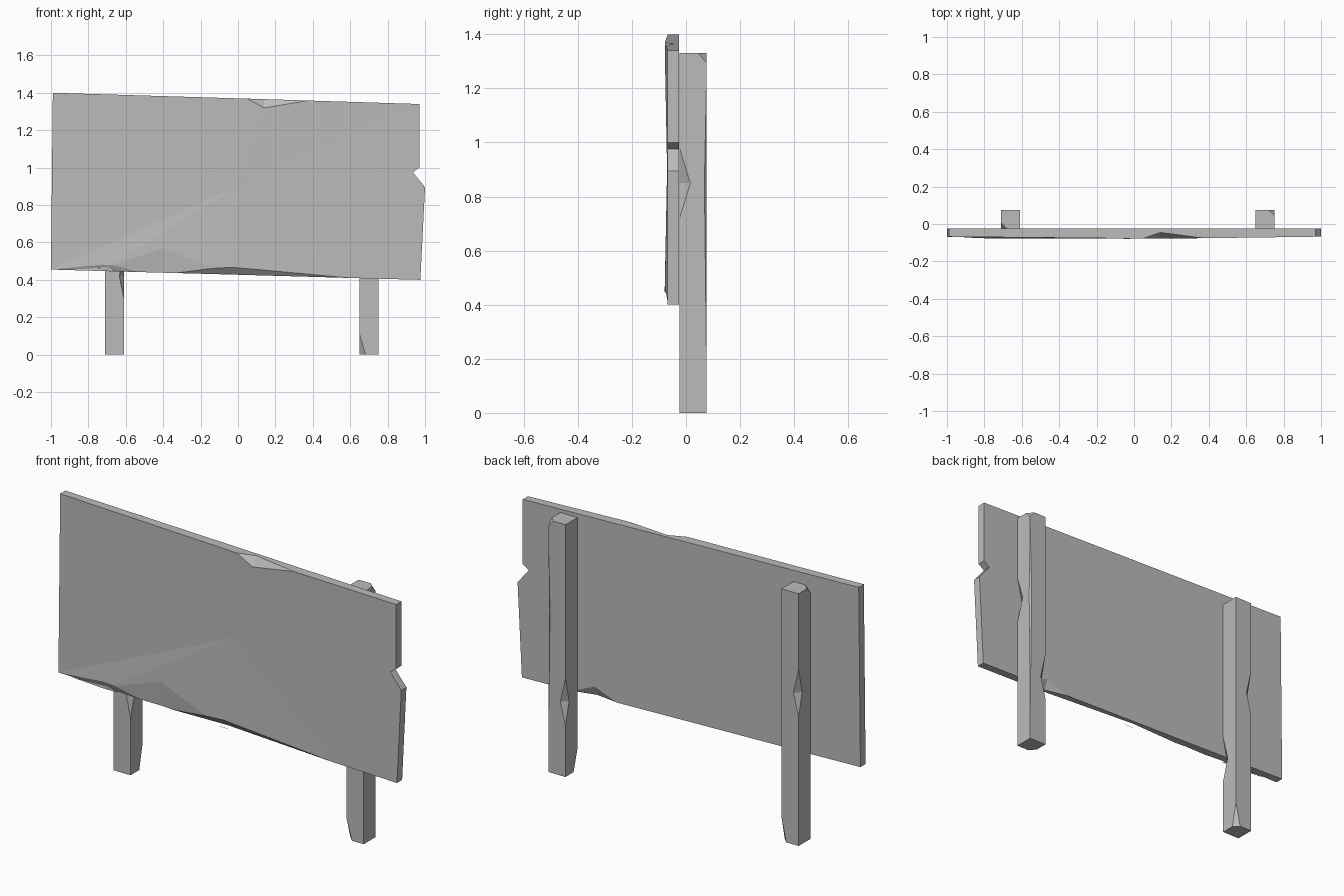
import bpy, bmesh
from mathutils import Vector as V

if "Cube" in bpy.data.objects:
    bpy.data.objects.remove(bpy.data.objects["Cube"], do_unlink=True)

grey = bpy.data.materials.new("weathered_grey")
grey.use_nodes = True
grey.diffuse_color = (0.5, 0.5, 0.5, 1)
grey.node_tree.nodes["Principled BSDF"].inputs["Base Color"].default_value = (0.5, 0.5, 0.5, 1)


def make_object(name, bm):
    bmesh.ops.recalc_face_normals(bm, faces=bm.faces)
    mesh = bpy.data.meshes.new(name)
    bm.to_mesh(mesh)
    bm.free()
    mesh.materials.append(grey)
    obj = bpy.data.objects.new(name, mesh)
    bpy.context.scene.collection.objects.link(obj)
    return obj


def chip(obj, p0, p1, a, b, grow=0.4):
    """Cut a chip from an edge p0-p1, reaching to a and b on the two sides."""
    p0, p1, a, b = V(p0), V(p1), V(a), V(b)
    mid = (a + b) / 2
    corners = [p0 + (p0 - mid) * grow, p1 + (p1 - mid) * grow,
               a + (a - b) * grow, b + (b - a) * grow]
    bm = bmesh.new()
    bmesh.ops.convex_hull(bm, input=[bm.verts.new(c) for c in corners])
    cutter = make_object("chip_cutter", bm)
    cutter.hide_render = True
    mod = obj.modifiers.new("chip", "BOOLEAN")
    mod.operation, mod.solver, mod.object = "DIFFERENCE", "EXACT", cutter
    with bpy.context.temp_override(object=obj, active_object=obj):
        bpy.ops.object.modifier_apply(modifier=mod.name)
    bpy.data.objects.remove(cutter, do_unlink=True)


# Sign board: crooked outline with a side notch and a slightly bowed front
BACK, FRONT, BOW = -0.025, -0.068, -0.079
outline = [(-1, 0.455, FRONT), (-0.73, 0.447, BOW), (-0.03, 0.428, BOW),
           (0.6, 0.41, FRONT), (0.975, 0.4, FRONT), (1, 0.895, FRONT),
           (0.935, 0.975, FRONT), (0.97, 1.0, FRONT), (0.97, 1.34, FRONT),
           (0.14, 1.366, BOW), (-0.99, 1.4, FRONT)]
bm = bmesh.new()
front = [bm.verts.new((x, y, z)) for x, z, y in outline]
back = [bm.verts.new((x, BACK, z)) for x, z, y in outline]
centre = bm.verts.new((0, FRONT - 0.002, 0.9))
bm.faces.new(back)
for i in range(len(outline)):
    j = (i + 1) % len(outline)
    bm.faces.new((front[i], front[j], centre))
    bm.faces.new((front[i], front[j], back[j], back[i]))
board = make_object("sign_board", bm)

# Chips along the board edges
chip(board, (-0.98, FRONT, 0.455), (-0.4, -0.075, 0.438), (-0.73, BOW, 0.487), (-0.73, -0.06, 0.447))
chip(board, (-0.45, -0.075, 0.439), (0.6, FRONT, 0.41), (-0.03, BOW, 0.468), (-0.03, -0.045, 0.428))
chip(board, (-0.75, BOW, 0.447), (-0.05, BOW, 0.428), (-0.4, -0.076, 0.565), (-0.4, -0.064, 0.438))
chip(board, (0.05, -0.077, 1.369), (0.37, -0.075, 1.359), (0.14, BOW, 1.318), (0.14, -0.045, 1.366))
chip(board, (0.42, BACK, 0.415), (0.68, BACK, 0.407), (0.55, BACK, 0.465), (0.55, -0.05, 0.411))


# Posts: square timbers with knocked-out corners
HALF, HEIGHT = 0.05, 1.33


def post(name, x, chips):
    bm = bmesh.new()
    bmesh.ops.create_cube(bm, size=1)
    for v in bm.verts:
        v.co = (x + v.co.x * 2 * HALF, 0.026 + v.co.y * 2 * HALF, (v.co.z + 0.5) * HEIGHT)
    obj = make_object(name, bm)
    for sx, sy, low, mid, high, dx, dy in chips:
        cx, cy = x + sx * HALF, 0.026 + sy * HALF
        chip(obj, (cx, cy, low), (cx, cy, high), (cx - sx * dx, cy, mid), (cx, cy - sy * dy, mid))


post("left_post", 0.7, [
    (1, -1, 0.72, 0.85, 0.98, 0.03, 0.04),
    (-1, 1, 0.27, 0.39, 0.52, 0.03, 0.03),
    (-1, -1, -0.15, -0.01, 0.11, 0.035, 0.035),
    (1, 1, 1.295, 1.335, 1.4, 0.035, 0.035),
    (1, 1, 0.15, 0.85, 1.25, 0.01, 0.008)])
post("right_post", -0.66, [
    (1, -1, 0.3, 0.42, 0.55, 0.025, 0.035),
    (-1, 1, 0.68, 0.8, 0.93, 0.03, 0.03),
    (1, 1, -0.15, -0.01, 0.13, 0.03, 0.03),
    (-1, -1, 1.295, 1.335, 1.4, 0.035, 0.035)])
